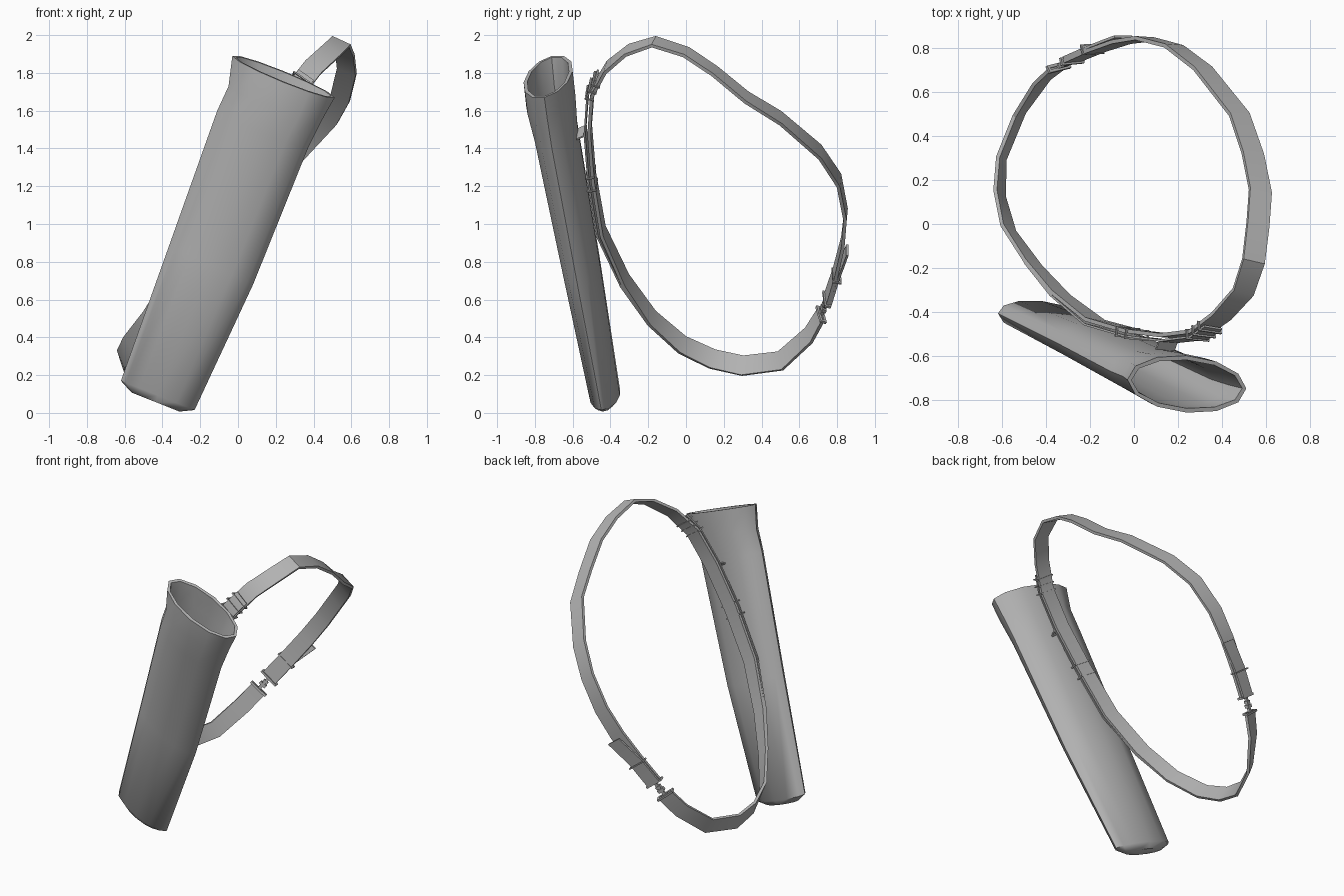
import bpy, bmesh, math
from mathutils import Vector as V

if "Cube" in bpy.data.objects:
    bpy.data.objects.remove(bpy.data.objects["Cube"])

mat = bpy.data.materials.new("plain grey")
mat.diffuse_color = (0.45, 0.45, 0.45, 1)
mat.use_nodes = True
mat.node_tree.nodes["Principled BSDF"].inputs["Base Color"].default_value = mat.diffuse_color


def finish(name, bm, angle=40):
    bmesh.ops.recalc_face_normals(bm, faces=bm.faces)
    me = bpy.data.meshes.new(name)
    bm.to_mesh(me)
    bm.free()
    me.materials.append(mat)
    ob = bpy.data.objects.new(name, me)
    bpy.context.collection.objects.link(ob)
    bpy.context.view_layer.objects.active = ob
    ob.select_set(True)
    bpy.ops.object.shade_smooth_by_angle(angle=math.radians(angle))
    ob.select_set(False)
    return ob


def loft(name, rings, angle=40):
    bm = bmesh.new()
    loops = [[bm.verts.new(p) for p in r] for r in rings]
    n = len(loops[0])
    for a, b in zip(loops, loops[1:]):
        for i in range(n):
            j = (i + 1) % n
            bm.faces.new((a[i], a[j], b[j], b[i]))
    bm.faces.new(loops[0])
    bm.faces.new(loops[-1])
    return finish(name, bm, angle)


# Tube body: left x,z / right x,z / centre y / half depth / depth tilt in z
SECTIONS = [(-0.62, 0.17, -0.23, 0.015, -0.428, 0.078, 0.0),
            (-0.365, 0.885, 0.08, 0.68, -0.555, 0.10, 0.0),
            (-0.11, 1.60, 0.37, 1.40, -0.69, 0.115, 0.02),
            (-0.05, 1.73, 0.45, 1.56, -0.715, 0.13, 0.03),
            (-0.03, 1.89, 0.512, 1.67, -0.73, 0.13, 0.03)]


def oval(sec, inset=0.0, sides=12):
    lx, lz, rx, rz, yc, d, tilt = sec
    c = V(((lx + rx) / 2, yc, (lz + rz) / 2))
    half = V(((rx - lx) / 2, -0.02, (rz - lz) / 2))
    half *= 1 - inset / half.length
    deep = V((0, d, tilt)) * (1 - inset / d)
    return [c + half * math.cos(a) + deep * math.sin(a)
            for a in (2 * math.pi * i / sides for i in range(sides))]


outer = [oval(s) for s in SECTIONS]
inner = [oval(s, 0.02) for s in reversed(SECTIONS)]
inner[-1] = [p + V((0.01, -0.005, 0.03)) for p in inner[-1]]
# Bulged bottom cap
mid = sum(outer[0], V()) / len(outer[0])
bulge = [mid + (p - mid) * 0.65 + V((-0.012, 0.0, -0.035)) for p in outer[0]]
loft("tube_body", [bulge] + outer + inner, 50)

# Shoulder strap path: y, z, sideways shift from the loop's plane
PATH = [(.715, .52, 0), (.65, .41, .01), (.5, .275, .025), (.3, .25, -.01),
        (.14, .285, -.02), (-.02, .36, -.01), (-.18, .5, .025), (-.32, .7, .03),
        (-.44, .96, .02), (-.49, 1.25, 0), (-.51, 1.5, -.01), (-.495, 1.7, -.02),
        (-.42, 1.83, -.02), (-.31, 1.92, 0), (-.17, 1.965, -.005), (0, 1.91, .03),
        (.15, 1.81, .09), (.32, 1.67, .13), (.5, 1.56, .12), (.71, 1.38, .05),
        (.81, 1.23, .01), (.845, 1.05, 0), (.83, .9, 0), (.79, .74, 0), (.745, .6, 0)]
PTS = [V((0.05 + 0.144 * (y - 0.85) + 0.7065 * (z - 1.05) + dx, y, z)) for y, z, dx in PATH]
LAST = len(PTS) - 1


def at(s):
    s = min(max(s, 0), LAST)
    i = min(int(s), LAST - 1)
    return PTS[i].lerp(PTS[i + 1], s - i)


def basis(s):
    """Position, tangent, width direction and outward direction on the strap."""
    p = at(s)
    t = (at(s + 0.5) - at(s - 0.5)).normalized()
    f = (p.z - 0.25) / 1.7
    w = V((0.03, 0, -0.09)).lerp(V((0.12, -0.01, -0.055)), f)
    w = (w - t * w.dot(t)).normalized()
    n = t.cross(w).normalized()
    if n.dot(p - V((0.05, 0.15, 1.1))) < 0:
        n = -n
    return p, t, w, n


def strap(name, stations, width=0.108, thick=0.018, lift=lambda s: 0.0, side=lambda s: 0.0):
    rings = []
    for s in stations:
        p, t, w, n = basis(s)
        p = p + n * lift(s) + w * side(s)
        a, b = w * width / 2, n * thick / 2
        rings.append([p - a - b, p + a - b, p + a + b, p - a + b])
    return loft(name, rings, 25)


strap("shoulder_strap", range(LAST + 1))
strap("front_strap_layer", [6, 7, 8, 9, 10, 11, 11.6], 0.1, 0.01,
      lambda s: min(0.024, 0.008 + (s - 6) * 0.008))
strap("rear_strap_tail", [22.1, 22.5, 23, 23.5, 24], 0.1, 0.012,
      lambda s: 0.016 + max(0, 23 - s) * 0.014, lambda s: max(0, 23 - s) * 0.035)


def box(bm, c, ax, ay, az):
    """Box from a centre and three half-extent vectors."""
    v = [bm.verts.new(c + ax * i + ay * j + az * k)
         for i in (-1, 1) for j in (-1, 1) for k in (-1, 1)]
    for f in ((0, 1, 3, 2), (4, 5, 7, 6), (0, 1, 5, 4), (2, 3, 7, 6), (0, 2, 6, 4), (1, 3, 7, 5)):
        bm.faces.new([v[i] for i in f])


def ring(name, s, width=0.12, depth=0.04, bar=0.004, lift=0.012):
    """Rectangular metal loop around the strap."""
    p, t, w, n = basis(s)
    p = p + n * lift
    bm = bmesh.new()
    for k in (-1, 1):
        box(bm, p + n * k * depth / 2, w * width / 2, n * bar, t * bar)
        box(bm, p + w * k * width / 2, w * bar, n * (depth / 2 + bar), t * bar)
    finish(name, bm)


for i, s in enumerate((8.85, 9.1, 10.95, 11.2, 11.45, 23.1)):
    ring("strap_ring_%d" % (i + 1), s)

# Hanger tab joining the strap to the tube
p, t, w, n = basis(10)
bm = bmesh.new()
box(bm, p + n * 0.045 - t * 0.02, w * 0.05, n * 0.022 - t * 0.012, t * 0.005)
finish("hanger_tab", bm)

# Clasp: end loops on both strap ends with a swivel between
ring("clasp_loop_lower", 0, 0.115, 0.022, 0.007, 0)
ring("clasp_loop_upper", LAST, 0.115, 0.022, 0.007, 0)
a, b = PTS[0], PTS[-1]
d = b - a
p, t, w, n = basis(0)
bm = bmesh.new()
box(bm, (a + b) / 2, w * 0.01, n * 0.008, d / 2)
box(bm, a.lerp(b, 0.4), w * 0.024, n * 0.012, d * 0.1)
box(bm, a.lerp(b, 0.65), w * 0.018, n * 0.012, d * 0.08)
finish("clasp_swivel", bm)
